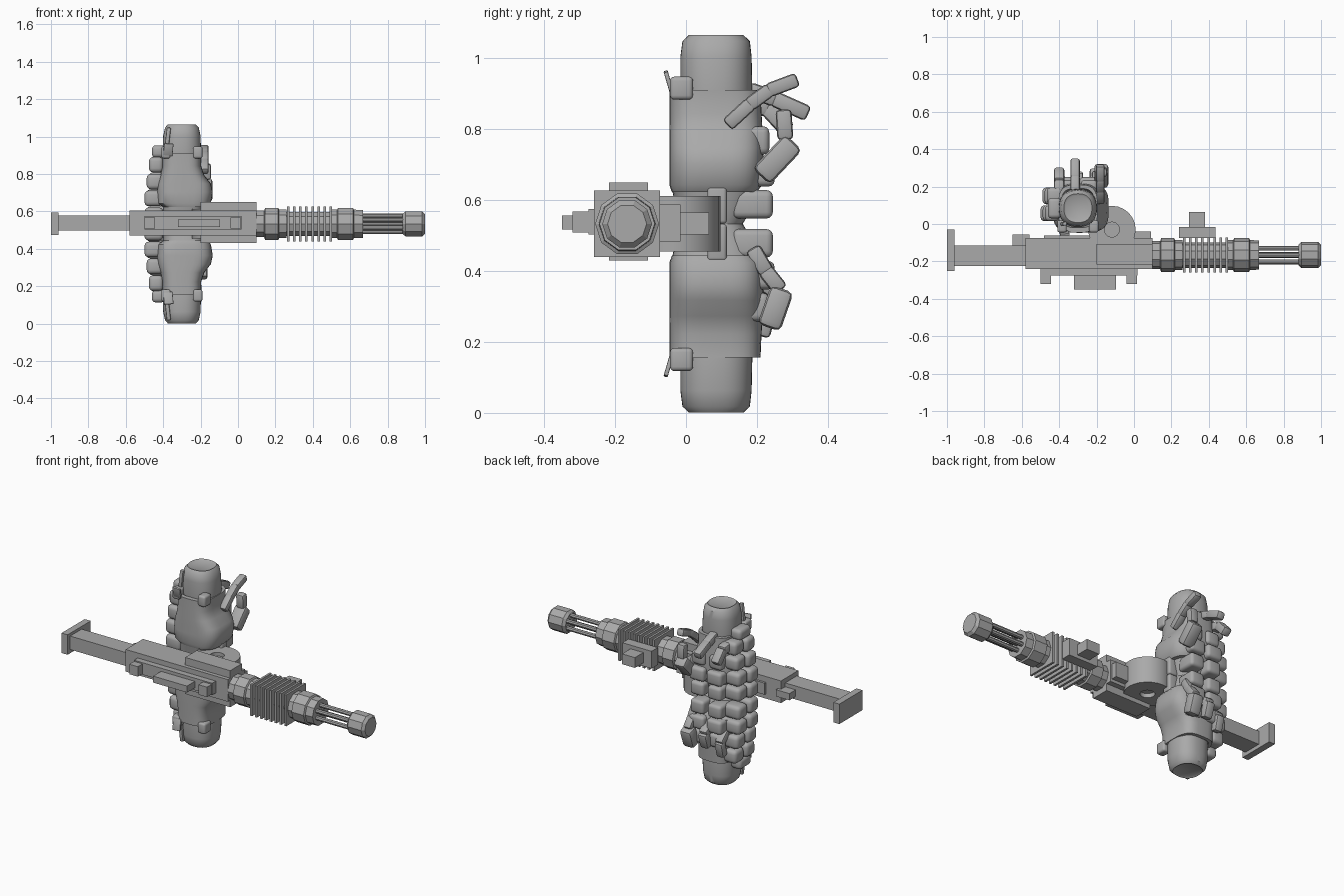
import bpy, bmesh, math
from mathutils import Vector

if "Cube" in bpy.data.objects:
    bpy.data.objects.remove(bpy.data.objects["Cube"], do_unlink=True)

grey = bpy.data.materials.new("grey metal")
grey.use_nodes = True
grey.diffuse_color = (0.4, 0.4, 0.4, 1)
grey.node_tree.nodes["Principled BSDF"].inputs["Base Color"].default_value = (0.4, 0.4, 0.4, 1)

MID = 0.533          # height of the gun axis, and of the mirror plane of the gauntlets
AXIS_Y = -0.166
ARM = Vector((-0.3, 0.085, 0))


def finish(name, bm, smooth=False):
    bmesh.ops.recalc_face_normals(bm, faces=bm.faces)
    mesh = bpy.data.meshes.new(name)
    bm.to_mesh(mesh)
    bm.free()
    mesh.materials.append(grey)
    obj = bpy.data.objects.new(name, mesh)
    bpy.context.collection.objects.link(obj)
    if smooth:
        bpy.ops.object.select_all(action='DESELECT')
        bpy.context.view_layer.objects.active = obj
        obj.select_set(True)
        bpy.ops.object.shade_smooth_by_angle(angle=math.radians(40))
    return obj


def box(name, x, y, z, bevel=0.0):
    bm = bmesh.new()
    bmesh.ops.create_cube(bm, size=1)
    for v in bm.verts:
        for i, (lo, hi) in enumerate((x, y, z)):
            v.co[i] = lo if v.co[i] < 0 else hi
    if bevel:
        bmesh.ops.bevel(bm, geom=bm.edges[:], offset=bevel, segments=3,
                        profile=0.5, affect='EDGES')
    return finish(name, bm, bevel > 0)


def rings(name, loops, smooth=False, cap=True):
    """Skin a row of equal closed loops."""
    bm = bmesh.new()
    rows = [[bm.verts.new(p) for p in loop] for loop in loops]
    n = len(rows[0])
    for a, b in zip(rows, rows[1:]):
        for i in range(n):
            bm.faces.new((a[i], a[(i + 1) % n], b[(i + 1) % n], b[i]))
    if cap:
        bm.faces.new(rows[0])
        bm.faces.new(rows[-1])
    return finish(name, bm, smooth)


def turned(name, profile, sides=10, y=AXIS_Y, z=MID, smooth=False):
    """Turned part along x from (x, radius) pairs."""
    def circle(x, r):
        return [(x, y + r * math.cos(2 * math.pi * i / sides),
                 z + r * math.sin(2 * math.pi * i / sides)) for i in range(sides)]
    return rings(name, [circle(x, r) for x, r in profile], smooth)


def sleeve(name, sections, power, flip, cap=True, n=40):
    """Rounded-box sleeve from (height from middle, x0, x1, y0, y1)."""
    loops = []
    for h, x0, x1, y0, y1 in sections:
        loop = []
        for i in range(n):
            t = 2 * math.pi * i / n
            c, s = math.cos(t), math.sin(t)
            px = math.copysign(abs(c) ** power, c)
            py = math.copysign(abs(s) ** power, s)
            loop.append(((x0 + x1) / 2 + px * (x1 - x0) / 2,
                         (y0 + y1) / 2 + py * (y1 - y0) / 2, MID + flip * h))
        loops.append(loop)
    return rings(name, loops, True, cap)


def segment(name, p, q, width, depth):
    """Rounded finger link between two points."""
    p, q = Vector(p), Vector(q)
    d = q - p
    bm = bmesh.new()
    bmesh.ops.create_cube(bm, size=1)
    for v in bm.verts:
        v.co.x *= width
        v.co.y *= depth
        v.co.z *= d.length + 0.01
    bmesh.ops.bevel(bm, geom=bm.edges[:], offset=min(width, depth) * 0.25,
                    segments=2, profile=0.5, affect='EDGES')
    across = Vector((1, 0, 0))
    up = d.normalized()
    side = up.cross(across).normalized()
    across = side.cross(up)
    for v in bm.verts:
        v.co = (p + q) / 2 + across * v.co.x + side * v.co.y + up * v.co.z
    return finish(name, bm, True)


# Stock and receiver
box("butt_plate", (-1, -0.96), (-0.25, -0.03), (0.475, 0.595))
box("stock_bar", (-0.96, -0.58), (-0.225, -0.115), (0.497, 0.578))
box("stock_catch", (-0.65, -0.56), (-0.12, -0.055), (0.515, 0.555))
box("receiver", (-0.58, 0.1), (-0.24, -0.075), (0.472, 0.605))
box("receiver_cover", (-0.2, 0.1), (-0.217, -0.107), (0.43, 0.65))
box("receiver_rail", (-0.48, -0.2), (-0.08, -0.062), (0.50, 0.57))
box("side_panel", (-0.5, 0.02), (-0.275, -0.235), (0.503, 0.575))
for x in (-0.47, -0.01):
    box("side_knob", (x - 0.03, x + 0.027), (-0.32, -0.235), (0.508, 0.568))
box("side_block", (-0.32, -0.095), (-0.35, -0.27), (0.517, 0.556))
box("rear_block", (0.0, 0.09), (-0.105, -0.04), (0.49, 0.58))

# Barrel
turned("rear_barrel", [(0.1, 0.075), (0.14, 0.075), (0.145, 0.09), (0.215, 0.09),
                       (0.22, 0.08), (0.26, 0.08), (0.26, 0.068), (0.5, 0.068),
                       (0.5, 0.08), (0.53, 0.08), (0.535, 0.09), (0.615, 0.09),
                       (0.62, 0.08), (0.667, 0.078)])
for i in range(8):
    x = 0.262 + i * 0.0325
    box("cooling_fin", (x, x + 0.013), (AXIS_Y - 0.093, AXIS_Y + 0.093),
        (MID - 0.094, MID + 0.094))
for i in range(6):
    a = math.pi / 3 * i + math.pi / 6
    turned("barrel_rod", [(0.66, 0.013), (0.9, 0.013)], 8,
           AXIS_Y + 0.042 * math.cos(a), MID + 0.042 * math.sin(a))
turned("centre_rod", [(0.66, 0.015), (0.9, 0.015)], 8)
turned("muzzle", [(0.88, 0.055), (0.895, 0.07), (0.985, 0.07), (1.0, 0.055)])
box("sight_base", (0.24, 0.435), (-0.075, -0.015), (0.483, 0.587))
box("sight_post", (0.295, 0.38), (-0.015, 0.065), (0.503, 0.565))

# Drum with a hollow hub
drum = []
for z, r in ((0.455, 0.04), (0.455, 0.127), (0.612, 0.127), (0.612, 0.04), (0.455, 0.04)):
    drum.append([(-0.118 + r * math.cos(2 * math.pi * i / 24),
                  -0.03 + r * math.sin(2 * math.pi * i / 24), z) for i in range(24)])
rings("drum", drum, True, False)
rings("drum_hub", [[(-0.118 + 0.045 * math.cos(math.pi * i / 8),
                     -0.03 + 0.045 * math.sin(math.pi * i / 8), z) for i in range(16)]
                   for z in (0.48, 0.59)], True)

# Two gauntlets, mirrored about the gun
for flip, tag in ((1, "upper"), (-1, "lower")):
    def span(a, b):
        return tuple(sorted((MID + flip * a, MID + flip * b)))

    sleeve(tag + "_forearm", [(0.25, -0.385, -0.215, 0.0, 0.17), (0.30, -0.4, -0.2, -0.01, 0.18),
                              (0.38, -0.402, -0.198, -0.016, 0.187),
                              (0.47, -0.4, -0.2, -0.016, 0.185), (0.515, -0.39, -0.21, -0.01, 0.18),
                              (0.532, -0.375, -0.225, 0.008, 0.162),
                              (0.525, -0.365, -0.235, 0.02, 0.15)], 0.85, flip)
    sleeve(tag + "_cuff", [(0.09, -0.40, -0.16, -0.04, 0.20), (0.11, -0.43, -0.145, -0.047, 0.215),
                           (0.17, -0.435, -0.135, -0.047, 0.218),
                           (0.215, -0.43, -0.145, -0.047, 0.218),
                           (0.26, -0.415, -0.18, -0.047, 0.216),
                           (0.31, -0.405, -0.197, -0.046, 0.213),
                           (0.377, -0.405, -0.195, -0.046, 0.210),
                           (0.377, -0.39, -0.21, -0.02, 0.19), (0.28, -0.38, -0.22, 0.0, 0.17)],
           0.6, flip)
    sleeve(tag + "_palm", [(0, -0.40, -0.2, -0.02, 0.16), (0.05, -0.40, -0.19, -0.03, 0.19),
                           (0.10, -0.40, -0.18, -0.04, 0.2)], 0.7, flip)

    # Wrist straps and tabs
    for x in (-0.385, -0.215):
        box(tag + "_wrist_stud", (x - 0.025, x + 0.025), (-0.045, 0.02), span(0.35, 0.415), 0.012)
    segment(tag + "_strap", (-0.375, -0.04, MID + flip * 0.37),
            (-0.37, -0.056, MID + flip * 0.425), 0.05, 0.012)
    segment(tag + "_pin", (-0.385, 0.0, MID + flip * 0.38),
            (-0.37, 0.0, MID + flip * 0.51), 0.022, 0.022)

    # Overlapping knuckle plates along the outer side
    for i in range(4):
        h = 0.005 + i * 0.09
        out = -0.5 + 0.012 * max(0, i - 1)
        box(tag + "_outer_plate", (out, -0.40), (0.015, 0.10), span(h, h + 0.083), 0.022)
        box(tag + "_outer_plate_rear", (out + 0.01, -0.38), (0.105, 0.195),
            span(h + 0.01, h + 0.09), 0.022)
    box(tag + "_end_plate", (-0.46, -0.39), (0.03, 0.14), span(0.355, 0.42), 0.02)

    # Plates over the back
    for i, (w, d) in enumerate(((0.09, 0.245), (0.1, 0.25), (0.085, 0.235))):
        h = 0.015 + i * 0.09
        for x in (-0.355, -0.24):
            box(tag + "_back_plate", (x - w / 2, x + w / 2), (0.13, d), span(h, h + 0.08), 0.018)
    box(tag + "_grip_hinge", (-0.21, -0.15), (0.06, 0.115), span(0.0, 0.105), 0.01)

# Loose finger links: chains of (y, z) points at one x, with their width
chains = [
    ("index", -0.18, 0.045, [(0.12, 0.815), (0.18, 0.87), (0.235, 0.91), (0.31, 0.938)]),
    ("middle", -0.315, 0.05, [(0.18, 0.91), (0.25, 0.885), (0.34, 0.845)]),
    ("thumb", -0.17, 0.05, [(0.275, 0.85), (0.28, 0.775)]),
    ("thumb_base", -0.175, 0.075, [(0.30, 0.76), (0.215, 0.67)]),
    ("ring", -0.4, 0.055, [(0.16, 0.87), (0.23, 0.86), (0.285, 0.80)]),
    ("lower_index", -0.2, 0.05, [(0.19, 0.46), (0.225, 0.40), (0.265, 0.35)]),
    ("lower_thumb", -0.2, 0.075, [(0.27, 0.345), (0.235, 0.245)]),
    ("lower_middle", -0.3, 0.055, [(0.2, 0.38), (0.26, 0.34), (0.235, 0.26)]),
    ("lower_ring", -0.39, 0.05, [(0.18, 0.35), (0.235, 0.30), (0.215, 0.22)]),
]
for label, x, w, pts in chains:
    for (y0, z0), (y1, z1) in zip(pts, pts[1:]):
        segment(label + "_finger_link", (x, y0, z0), (x, y1, z1), w, w * 0.9)
